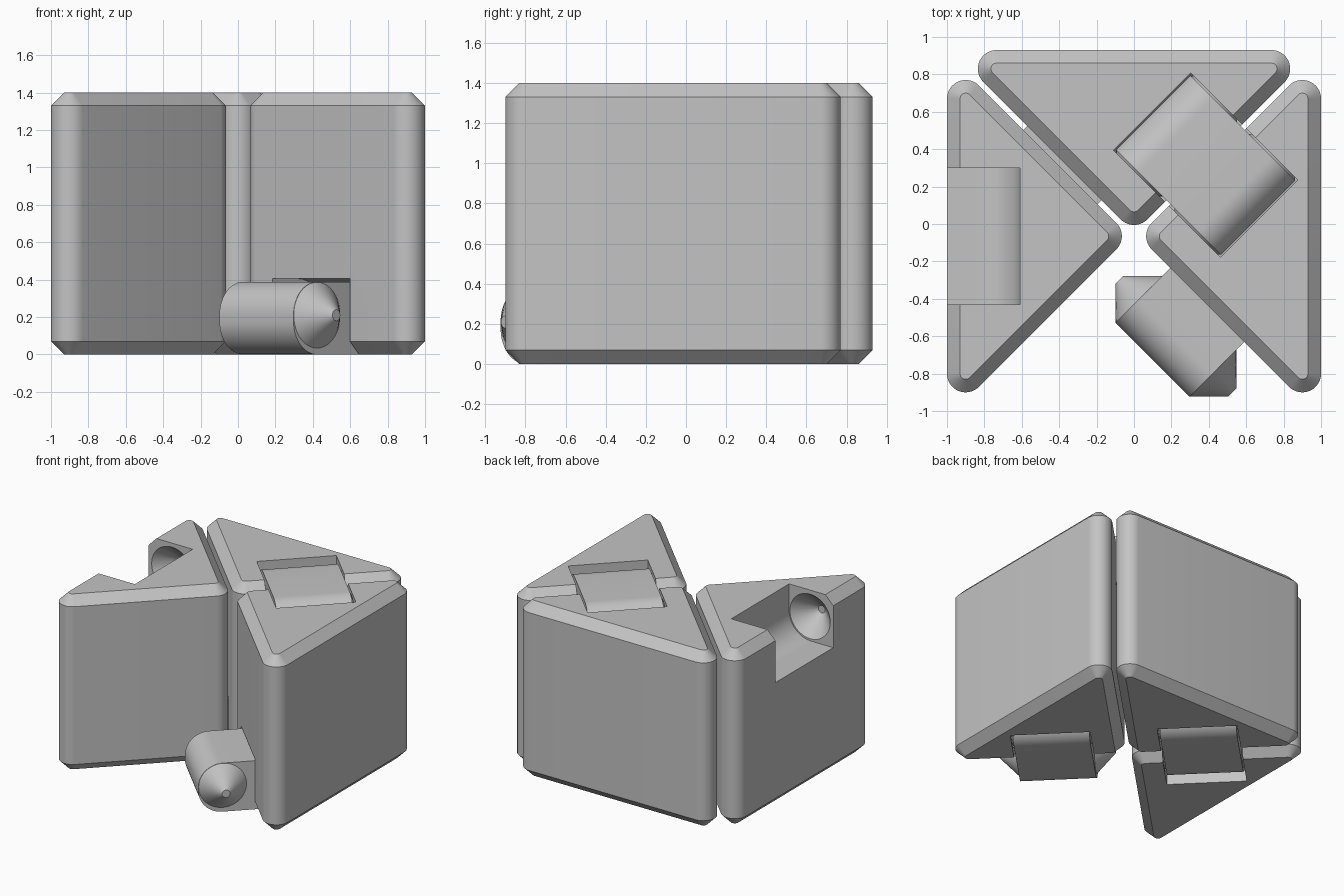
import bpy, bmesh
from math import cos, sin, pi, atan2
from mathutils import Vector

if "Cube" in bpy.data.objects:
    bpy.data.objects.remove(bpy.data.objects["Cube"], do_unlink=True)

HEIGHT = 1.4
CHAMFER = 0.07
Z_AXIS = Vector((0, 0, 1))

grey = bpy.data.materials.new("plain_grey")
grey.use_nodes = True
colour = (0.55, 0.55, 0.55, 1)
grey.diffuse_color = colour
grey.node_tree.nodes["Principled BSDF"].inputs["Base Color"].default_value = colour


def loft(bm, rings):
    """Closed solid skinned through rings of equal point count."""
    loops = [[bm.verts.new(p) for p in ring] for ring in rings]
    for a, b in zip(loops, loops[1:]):
        for i in range(len(a)):
            j = (i + 1) % len(a)
            bm.faces.new((a[i], a[j], b[j], b[i]))
    bm.faces.new(loops[0][::-1])
    bm.faces.new(loops[-1])


def finish(name, bm):
    bmesh.ops.recalc_face_normals(bm, faces=bm.faces)
    mesh = bpy.data.meshes.new(name)
    bm.to_mesh(mesh)
    bm.free()
    mesh.materials.append(grey)
    obj = bpy.data.objects.new(name, mesh)
    bpy.context.collection.objects.link(obj)
    return obj


def activate(obj):
    bpy.ops.object.select_all(action="DESELECT")
    obj.select_set(True)
    bpy.context.view_layer.objects.active = obj


def arc(cx, cy, r, start, end, steps=16):
    return [(cx + r * cos(start + (end - start) * i / steps),
             cy + r * sin(start + (end - start) * i / steps)) for i in range(steps + 1)]


def outline(centres, r):
    """Rounded polygon around counter-clockwise corner centres."""
    points = []
    n = len(centres)
    for i, (x, y) in enumerate(centres):
        px, py = centres[i - 1]
        nx, ny = centres[(i + 1) % n]
        start = atan2(y - py, x - px) - pi / 2
        end = atan2(ny - y, nx - x) - pi / 2
        if end < start:
            end += 2 * pi
        points += arc(x, y, r, start, end)
    return points


def prism(name, centres, r=0.1):
    bm = bmesh.new()
    levels = [(0, r - CHAMFER), (CHAMFER, r), (HEIGHT - CHAMFER, r), (HEIGHT, r - CHAMFER)]
    loft(bm, [[Vector((x, y, z)) for x, y in outline(centres, rad)] for z, rad in levels])
    return finish(name, bm)


class Hinge:
    """Frame of one joint: axis along the gap, side across it."""

    def __init__(self, centre, axis, length, at_top):
        self.centre = Vector((*centre, 0))
        self.axis = Vector((*axis, 0)).normalized()
        self.side = Z_AXIS.cross(self.axis)
        self.length = length
        self.at_top = at_top

    def point(self, along, across, z):
        if self.at_top:
            z = HEIGHT - z
        return self.centre + self.axis * along + self.side * across + Z_AXIS * z

    def extrude(self, bm, profile, length):
        loft(bm, [[self.point(t, s, z) for s, z in profile] for t in (-length / 2, length / 2)])

    def spindle(self, bm, across, length, r, tip):
        e = length / 2
        rise = r - tip
        stations = [(-e - rise, tip), (-e, r), (e, r), (e + rise, tip)]
        circle = arc(0, 0, 1, 0, 2 * pi, 48)[:-1]
        loft(bm, [[self.point(t, across + rad * c, 0.21 + rad * s) for c, s in circle]
                  for t, rad in stations])

    def link(self, name):
        # Flat bar with round ends and a pointed pivot at each side
        a, r, length = 0.22, 0.178, self.length - 0.025
        profile = (arc(a, r, r, -pi / 2, 0) + arc(a, 0.21, r, 0, pi / 2)
                   + arc(-a, 0.21, r, pi / 2, pi) + arc(-a, r, r, pi, 1.5 * pi))
        bm = bmesh.new()
        self.extrude(bm, profile, length)
        for s in (-a, a):
            self.spindle(bm, s, length, r - 0.002, 0.03)
        return finish(name, bm)

    def cutters(self):
        # Pocket with round inner corners, then conical sockets
        a, r = 0.21, 0.195
        profile = ([(a + r, -0.1)] + arc(a, 0.21, r, 0, pi / 2)
                   + arc(-a, 0.21, r, pi / 2, pi) + [(-a - r, -0.1)])
        bm = bmesh.new()
        self.extrude(bm, profile, self.length)
        result = [finish("pocket_cutter", bm)]
        for s in (-0.22, 0.22):
            bm = bmesh.new()
            self.spindle(bm, s, self.length, 0.178, 0.03)
            result.append(finish("socket_cutter", bm))
        return result


# Joints
back_right = Hinge((0.383, 0.315), (1, 1), 0.585, True)
back_left = Hinge((-0.383, 0.315), (-1, 1), 0.585, False)
front = Hinge((0.38, -0.444), (1, -1), 0.585, False)
outer_left = Hinge((-1.015, -0.065), (0, 1), 0.73, True)

# Triangular blocks with the joints that cut them
blocks = [
    (prism("left_block", [(-0.9, 0.67), (-0.9, -0.8), (-0.165, -0.065)]), (back_left, outer_left)),
    (prism("right_block", [(0.9, -0.8), (0.9, 0.67), (0.165, -0.065)]), (back_right, front)),
    (prism("back_block", [(0, 0.095), (0.735, 0.83), (-0.735, 0.83)]), (back_left, back_right)),
]
parts = []
for block, hinges in blocks:
    for hinge in hinges:
        for cutter in hinge.cutters():
            cutter.hide_render = True
            mod = block.modifiers.new("cut", "BOOLEAN")
            mod.operation = "DIFFERENCE"
            mod.solver = "EXACT"
            mod.object = cutter
            activate(block)
            bpy.ops.object.modifier_apply(modifier=mod.name)
            bpy.data.objects.remove(cutter, do_unlink=True)
    parts.append(block)

# Hinge links
parts.append(back_right.link("back_right_link"))
parts.append(back_left.link("back_left_link"))
parts.append(front.link("front_link"))

for part in parts:
    activate(part)
    bpy.ops.object.shade_smooth_by_angle(angle=pi / 6)
